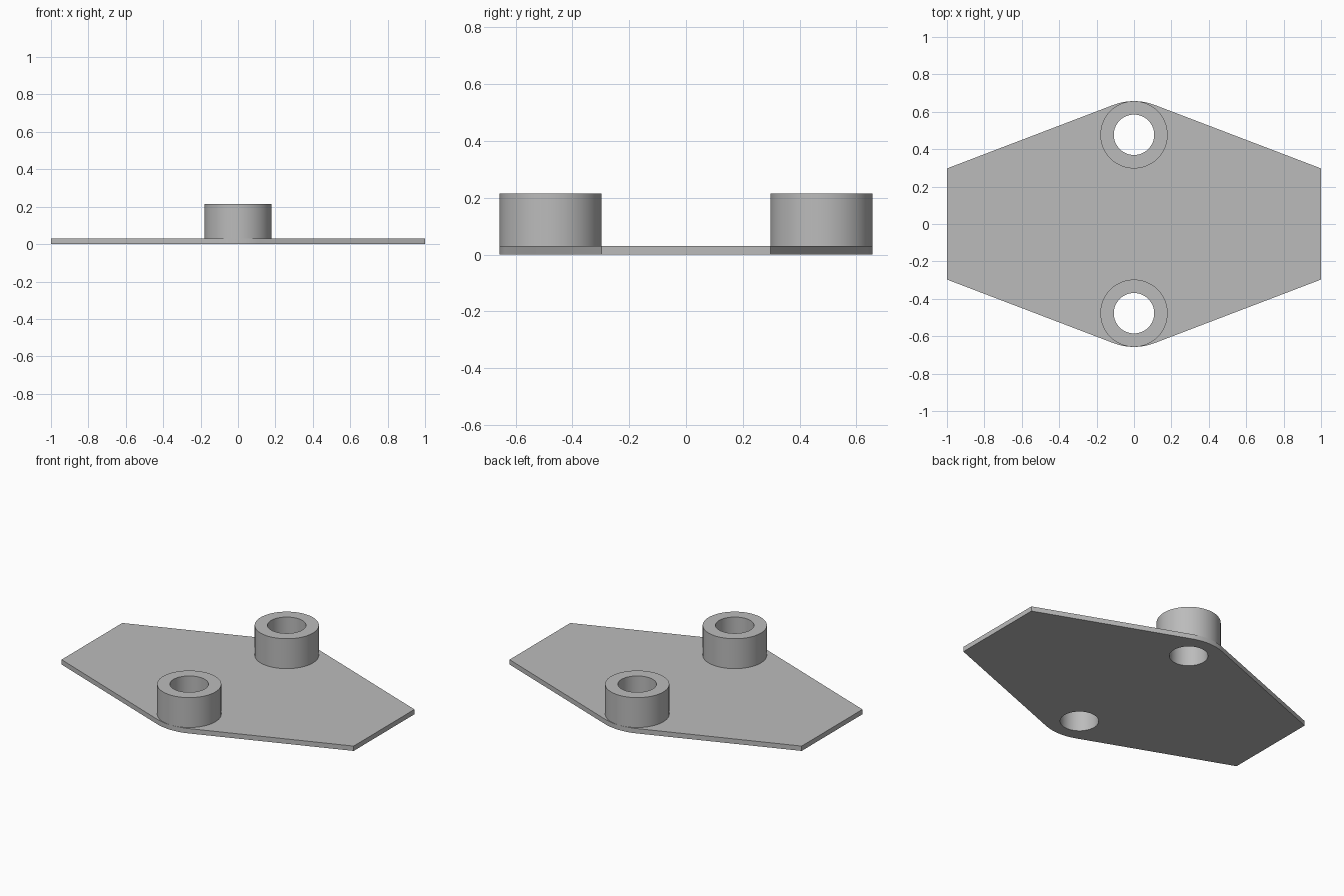
import bpy
import bmesh
from math import sin, cos, pi, atan2, radians, sqrt

if "Cube" in bpy.data.objects:
    bpy.data.objects.remove(bpy.data.objects["Cube"], do_unlink=True)

PLATE_TOP, BOSS_TOP = 0.03, 0.215
END_Y, TIP_Y = 0.297, 0.657
BOSS_Y, BOSS_R, HOLE_R = 0.477, 0.18, 0.108
FILLET_R, SEGMENTS = 0.308, 64

grey = bpy.data.materials.new("plain grey")
grey.use_nodes = True
grey.diffuse_color = (0.5, 0.5, 0.5, 1)
grey.node_tree.nodes["Principled BSDF"].inputs["Base Color"].default_value = (0.5, 0.5, 0.5, 1)


def circle(y, r):
    return [(r * cos(2 * pi * i / SEGMENTS), y + r * sin(2 * pi * i / SEGMENTS))
            for i in range(SEGMENTS)]


def extrude_profile(name, loops, z0, z1):
    """Fill an outline with holes and raise it from z0 to z1."""
    bm = bmesh.new()
    edges = []
    for loop in loops:
        verts = [bm.verts.new((x, y, z0)) for x, y in loop]
        edges += [bm.edges.new((a, b)) for a, b in zip(verts, verts[1:] + verts[:1])]
    bmesh.ops.triangle_fill(bm, edges=edges, use_beauty=True, normal=(0, 0, 1))
    raised = bmesh.ops.extrude_face_region(bm, geom=bm.faces[:], use_keep_orig=True)
    for v in raised["geom"]:
        if isinstance(v, bmesh.types.BMVert):
            v.co.z = z1
    bmesh.ops.recalc_face_normals(bm, faces=bm.faces[:])
    mesh = bpy.data.meshes.new(name)
    bm.to_mesh(mesh)
    bm.free()
    mesh.materials.append(grey)
    obj = bpy.data.objects.new(name, mesh)
    bpy.context.collection.objects.link(obj)
    bpy.ops.object.select_all(action="DESELECT")
    obj.select_set(True)
    bpy.context.view_layer.objects.active = obj
    bpy.ops.object.shade_smooth_by_angle(angle=radians(30))
    return obj


# Plate outline: straight ends, sloping sides tangent to a rounded tip
centre_y = TIP_Y - FILLET_R
dy = END_Y - centre_y
dist = sqrt(1 + dy * dy)
start = atan2(dy, 1) + atan2(sqrt(dist ** 2 - FILLET_R ** 2), FILLET_R)
steps = 16
back = [(1, END_Y)]
for i in range(steps + 1):
    a = start + (pi - 2 * start) * i / steps
    back.append((FILLET_R * cos(a), centre_y + FILLET_R * sin(a)))
back.append((-1, END_Y))
outline = back + [(-x, -y) for x, y in back]

holes = [circle(s * BOSS_Y, HOLE_R) for s in (1, -1)]
extrude_profile("base_plate", [outline] + holes, 0, PLATE_TOP)

# Hollow bosses around the two holes
for side, name in ((-1, "front_boss"), (1, "back_boss")):
    y = side * BOSS_Y
    extrude_profile(name, [circle(y, BOSS_R), circle(y, HOLE_R)], PLATE_TOP, BOSS_TOP)
